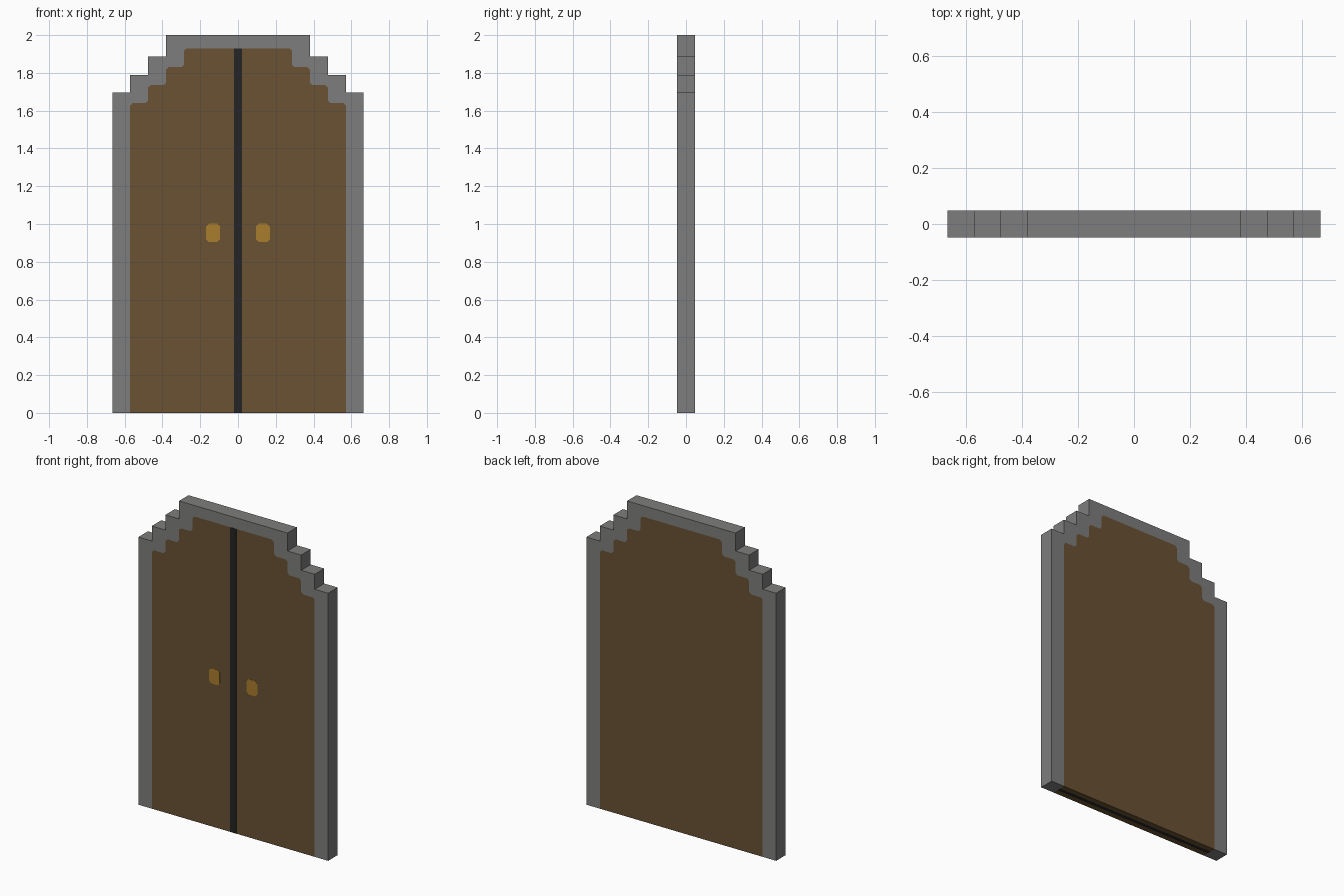
import bpy
from mathutils import Vector

if "Cube" in bpy.data.objects:
    bpy.data.objects.remove(bpy.data.objects["Cube"])

D = 0.0475          # half depth
P = 0.001           # thickness of painted plates


def mat(name, c):
    m = bpy.data.materials.new(name)
    m.diffuse_color = (*c, 1)
    m.use_nodes = True
    m.node_tree.nodes["Principled BSDF"].inputs["Base Color"].default_value = m.diffuse_color
    return m


STONE = mat("grey_stone", (0.207, 0.207, 0.205))
WOOD = mat("brown_wood", (0.143, 0.085, 0.034))
DARK = mat("dark_gap", (0.018, 0.018, 0.019))
GOLD = mat("gold_handle", (0.40, 0.205, 0.026))


def build(name, faces, mats, indices=None):
    verts, polys = [], []
    for f in faces:
        polys.append(range(len(verts), len(verts) + len(f)))
        verts += f
    me = bpy.data.meshes.new(name)
    me.from_pydata(verts, [], [list(p) for p in polys])
    for m in mats:
        me.materials.append(m)
    for p, i in zip(me.polygons, indices or [0] * len(polys)):
        p.material_index = i
    ob = bpy.data.objects.new(name, me)
    bpy.context.collection.objects.link(ob)
    return ob


def caps(pts, y0=-D, y1=D):
    """Front and back faces of a counter-clockwise xz profile."""
    return [[(x, y0, z) for x, z in pts], [(x, y1, z) for x, z in reversed(pts)]]


def walls(pts, y0=-D, y1=D):
    return [[(a[0], y0, a[1]), (a[0], y1, a[1]), (b[0], y1, b[1]), (b[0], y0, b[1])]
            for a, b in zip(pts, pts[1:])]


def chamfer(pts, r):
    """Cut the inner corners of an open path, keeping its ends."""
    out = [pts[0]]
    for a, p, b in zip(pts, pts[1:], pts[2:]):
        a, p, b = Vector(a), Vector(p), Vector(b)
        out += [tuple(p + (q - p).normalized() * r) for q in (a, b)]
    return out + [pts[-1]]


def steps(xs, zs):
    """Right half of a stepped arch, from the ground up to the centre."""
    path = [(xs[0], 0)]
    for i, (x, z) in enumerate(zip(xs, zs)):
        path.append((x, z))
        path.append((xs[i + 1] if i + 1 < len(xs) else 0, z))
    return path


def mirror(pts):
    return [(-x, z) for x, z in reversed(pts)]


outer = steps((0.665, 0.571, 0.476, 0.38), (1.695, 1.79, 1.886, 2.0))
inner = chamfer(steps((0.571, 0.476, 0.381, 0.286), (1.64, 1.735, 1.83, 1.93)), 0.014)

# stepped stone frame, one half per side, closed outside and underneath
for side in ("right", "left"):
    if side == "right":
        ring = outer + inner[::-1]
        edge, foot = outer, [inner[0], outer[0]]
    else:
        ring = mirror(outer + inner[::-1])
        edge, foot = mirror(outer), [(-0.665, 0), (-0.571, 0)]
    build("frame_" + side, caps(ring) + walls(edge) + walls(foot), [STONE])

# two door leaves
build("right_leaf", caps(inner + [(0, 0)]), [WOOD])
build("left_leaf", caps(mirror(inner + [(0, 0)])), [WOOD])

# underside of the leaves, with a dark line along the middle
ys = (-D, -0.012, 0.012, D)
build("underside", [f for a, b in zip(ys, ys[1:])
                    for f in walls([(-0.571, 0), (0.571, 0)], a, b)],
      [WOOD, DARK], [0, 1, 0])


# thin plates on the front
def plate(name, pts, m):
    loop = pts + pts[:1]
    build(name, caps(pts, -D - P, -D) + walls(loop, -D - P, -D), [m])


plate("centre_gap", [(-0.021, 0), (0.021, 0), (0.021, 1.93), (-0.021, 1.93)], DARK)
c = 0.015
for name, s in (("right_handle", 1), ("left_handle", -1)):
    x0, x1 = sorted((s * 0.094, s * 0.169))
    z0, z1 = 0.905, 1.002
    plate(name, [(x0 + c, z0), (x1 - c, z0), (x1, z0 + c), (x1, z1 - c),
                 (x1 - c, z1), (x0 + c, z1), (x0, z1 - c), (x0, z0 + c)], GOLD)
